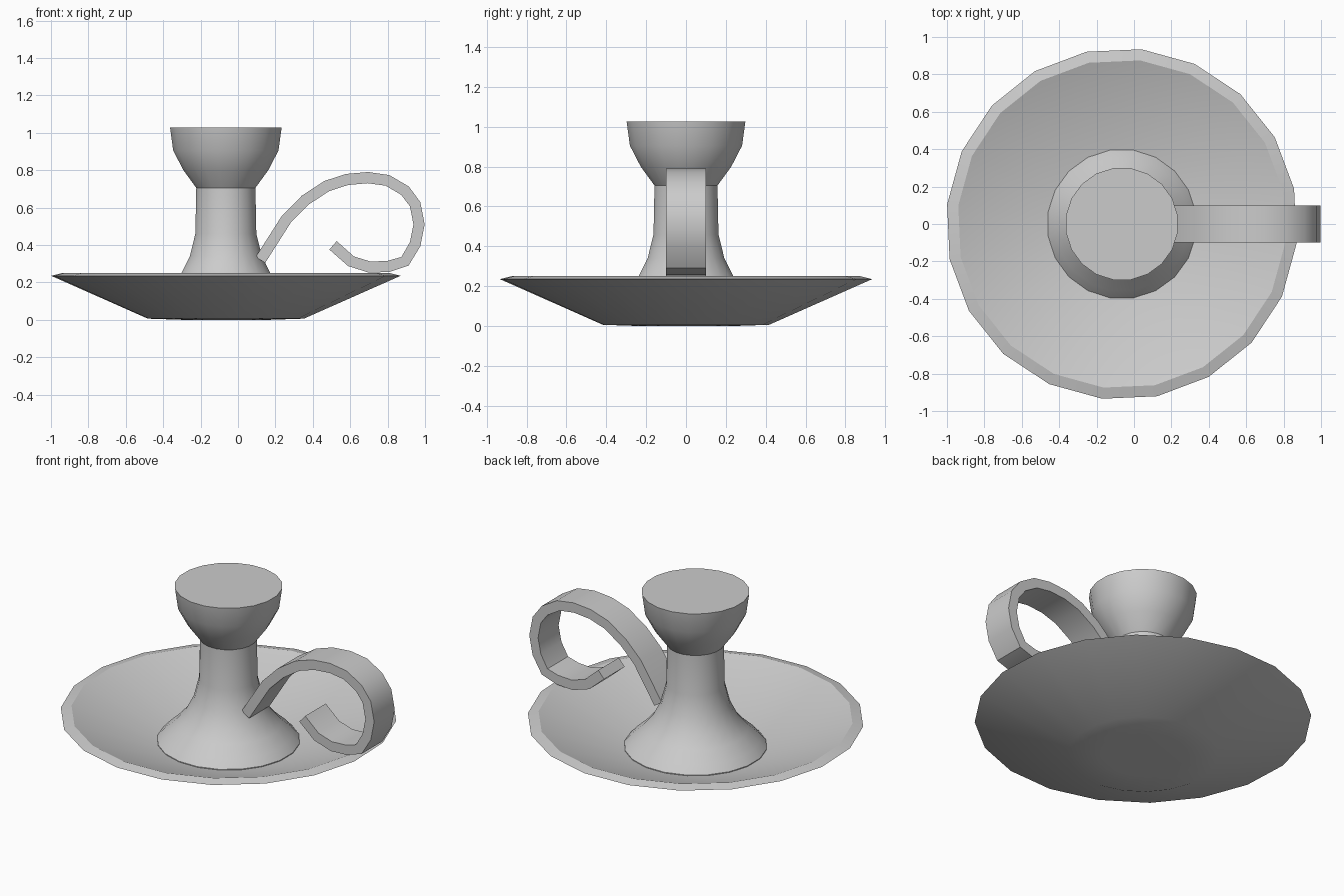
import bpy, bmesh, math

if "Cube" in bpy.data.objects:
    bpy.data.objects.remove(bpy.data.objects["Cube"])

CX = -0.065   # axis of the turned parts
SIDES = 20


def finish(name, bm, angle=30):
    bmesh.ops.recalc_face_normals(bm, faces=bm.faces)
    me = bpy.data.meshes.new(name)
    bm.to_mesh(me)
    bm.free()
    ob = bpy.data.objects.new(name, me)
    bpy.context.collection.objects.link(ob)
    bpy.ops.object.select_all(action='DESELECT')
    ob.select_set(True)
    bpy.context.view_layer.objects.active = ob
    bpy.ops.object.shade_smooth_by_angle(angle=math.radians(angle))
    return ob


def turned(name, profile, phase):
    """Closed turned solid from (radius, z) points, capped at both ends."""
    bm = bmesh.new()
    rings = []
    for r, z in profile:
        angles = [math.radians(phase) + math.tau * i / SIDES for i in range(SIDES)]
        rings.append([bm.verts.new((CX + r * math.cos(a), r * math.sin(a), z)) for a in angles])
    for a, b in zip(rings, rings[1:]):
        for i in range(SIDES):
            j = (i + 1) % SIDES
            bm.faces.new((a[i], a[j], b[j], b[i]))
    bm.faces.new(rings[0])
    bm.faces.new(rings[-1])
    return finish(name, bm)


def ribbon(name, path, thick, width):
    """Flat band following an (x, z) path."""
    bm = bmesh.new()
    sections = []
    for i, (x, z) in enumerate(path):
        x0, z0 = path[max(i - 1, 0)]
        x1, z1 = path[min(i + 1, len(path) - 1)]
        d = math.hypot(x1 - x0, z1 - z0)
        nx, nz = -(z1 - z0) / d * thick / 2, (x1 - x0) / d * thick / 2
        sections.append([bm.verts.new((x + s * nx, y * width / 2, z + s * nz))
                         for s, y in ((1, -1), (1, 1), (-1, 1), (-1, -1))])
    for a, b in zip(sections, sections[1:]):
        for i in range(4):
            j = (i + 1) % 4
            bm.faces.new((a[i], a[j], b[j], b[i]))
    bm.faces.new(sections[0])
    bm.faces.new(sections[-1])
    return finish(name, bm)


# Shallow dish with a thin bevelled rim
turned("dish", [(0.24, 0.0), (0.42, 0.006), (0.94, 0.235), (0.88, 0.25), (0.40, 0.075)], 11.6)

# Flared stem
turned("stem", [(0.40, 0.065), (0.40, 0.08), (0.36, 0.125), (0.295, 0.185), (0.24, 0.25),
                (0.195, 0.34), (0.165, 0.46), (0.16, 0.71)], 9)

# Candle cup
turned("candle_cup", [(0.16, 0.705), (0.23, 0.80), (0.285, 0.905), (0.302, 1.027)], 9)

# Curled carrying handle
ribbon("handle", [(0.12, 0.32), (0.26, 0.54), (0.36, 0.64), (0.475, 0.715), (0.583, 0.75),
                  (0.695, 0.76), (0.80, 0.745), (0.893, 0.69), (0.947, 0.618), (0.968, 0.51),
                  (0.947, 0.404), (0.893, 0.313), (0.807, 0.286), (0.706, 0.281),
                  (0.604, 0.313), (0.508, 0.398)], 0.06, 0.20)
